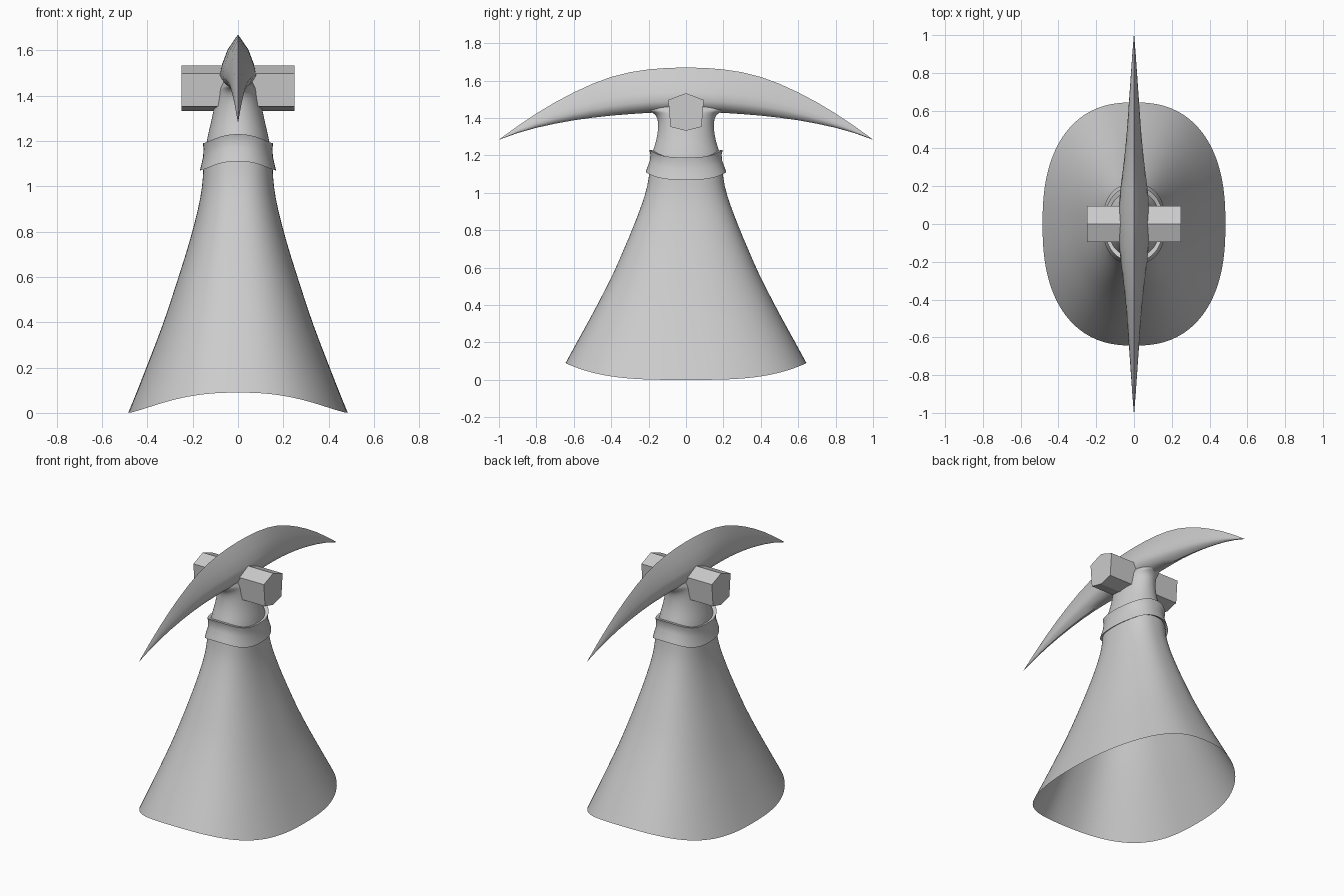
import bpy, bmesh, math

if "Cube" in bpy.data.objects:
    bpy.data.objects.remove(bpy.data.objects["Cube"])

SEG = 64


def finish(name, bm, angle=None, subdiv=0):
    bmesh.ops.remove_doubles(bm, verts=bm.verts, dist=1e-5)
    bmesh.ops.recalc_face_normals(bm, faces=bm.faces)
    me = bpy.data.meshes.new(name)
    bm.to_mesh(me)
    bm.free()
    ob = bpy.data.objects.new(name, me)
    bpy.context.collection.objects.link(ob)
    if subdiv:
        mod = ob.modifiers.new("Subdivision", 'SUBSURF')
        mod.levels = mod.render_levels = subdiv
    if angle:
        bpy.ops.object.select_all(action='DESELECT')
        ob.select_set(True)
        bpy.context.view_layer.objects.active = ob
        bpy.ops.object.shade_smooth_by_angle(angle=math.radians(angle))
    return ob


def bridge(bm, rings):
    for a, b in zip(rings, rings[1:]):
        n = len(a)
        for i in range(n):
            j = (i + 1) % n
            bm.faces.new((a[i], a[j], b[j], b[i]))


def oval_ring(bm, z, hx, hy, lift, power):
    """Rounded oval whose front and back rise by lift."""
    ring = []
    for i in range(SEG):
        a = 2 * math.pi * i / SEG
        c, s = math.cos(a), math.sin(a)
        x = math.copysign(abs(c) ** (2 / power), c)
        y = math.copysign(abs(s) ** (2 / power), s)
        ring.append(bm.verts.new((hx * x, hy * y, z + lift * abs(y) ** 3.3)))
    return ring


def oval_part(name, rows, power, cap=False, subdiv=1):
    bm = bmesh.new()
    rings = [oval_ring(bm, *r, power) for r in rows]
    bridge(bm, rings)
    if cap:
        bm.faces.new(rings[-1])
    return finish(name, bm, 40, subdiv)


# flared skirt, open at the bottom: z, half x, half y, lift
oval_part("skirt", [
    (0.0, .485, .645, .09), (.13, .432, .577, .085), (.26, .382, .507, .08),
    (.38, .335, .447, .075), (.50, .295, .388, .07), (.63, .253, .334, .065),
    (.75, .215, .285, .06), (.90, .175, .231, .05), (1.0, .157, .204, .042),
    (1.08, .153, .195, .04), (1.15, .15, .185, .04)], 2.4)

# flared collar band
oval_part("collar", [
    (1.085, .145, .185, .04), (1.07, .168, .215, .04), (1.09, .163, .209, .04),
    (1.13, .154, .194, .04), (1.165, .152, .19, .04), (1.19, .155, .197, .04),
    (1.185, .13, .165, .04)], 2.3, subdiv=0)

# neck spreading into the blade
oval_part("neck", [
    (1.14, .145, .19, 0), (1.20, .139, .186, 0), (1.25, .127, .168, 0),
    (1.30, .115, .154, 0), (1.36, .103, .147, 0), (1.40, .096, .152, 0),
    (1.425, .09, .168, 0), (1.437, .083, .20, 0), (1.45, .072, .23, 0),
    (1.50, .055, .18, 0)], 2.1, cap=True)

# crescent blade: y, top z, bottom z, half thickness
half = [(0, 1.67, 1.43, .082), (.1, 1.668, 1.43, .08), (.2, 1.66, 1.428, .07),
        (.3, 1.645, 1.421, .057), (.4, 1.62, 1.413, .046),
        (.5, 1.583, 1.402, .037), (.6, 1.537, 1.388, .03),
        (.7, 1.484, 1.37, .023), (.8, 1.424, 1.348, .016),
        (.9, 1.357, 1.32, .009), (1.0, 1.285, 1.284, .001)]
section = [(0, 0), (.56, .28), (.86, .55), (1, .75), (.7, .92)]
section += [(0, 1)] + [(-w, t) for w, t in section[:0:-1]]
stations = [(-y, a, b, w) for y, a, b, w in half[:0:-1]] + half
bm = bmesh.new()
rings = [[bm.verts.new((w * u, y, a + (b - a) * t)) for u, t in section]
         for y, a, b, w in stations]
bridge(bm, rings)
bm.faces.new(rings[0])
bm.faces.new(rings[-1])
finish("blade", bm, 50)

# faceted cross peg
peg = [(0, 1.533), (.095, 1.497), (.083, 1.353), (0, 1.332),
       (-.083, 1.353), (-.095, 1.497)]
bm = bmesh.new()
ends = [[bm.verts.new((x, y, z)) for y, z in peg] for x in (-.25, .25)]
bridge(bm, ends)
for e in ends:
    bm.faces.new(e)
finish("cross_peg", bm)
